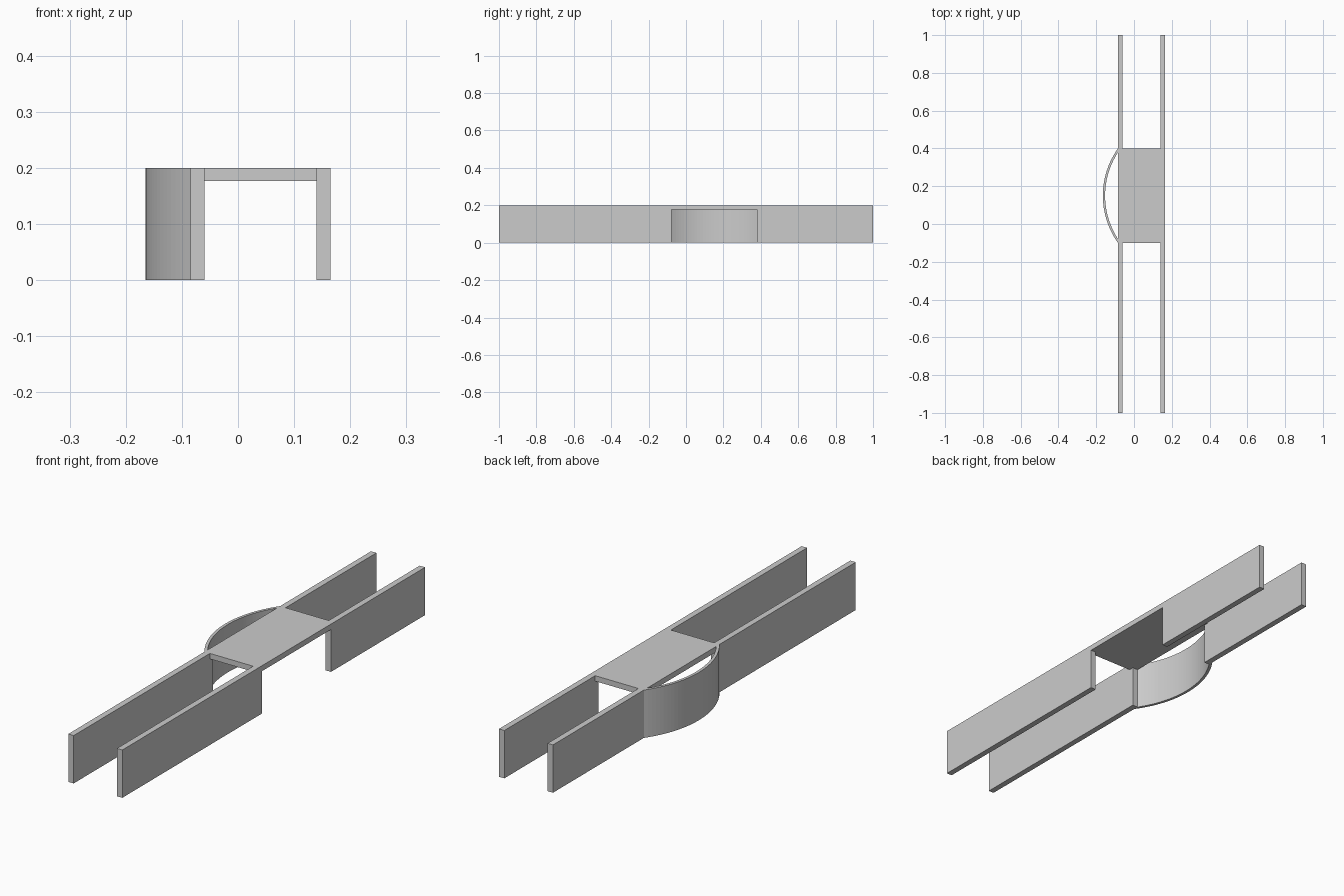
import bpy, bmesh, math
from mathutils import Vector

if "Cube" in bpy.data.objects:
    bpy.data.objects.remove(bpy.data.objects["Cube"])

H, T = 0.2, 0.025            # wall height and thickness
LEFT, RIGHT = -0.085, 0.14   # lower x of each side wall
MID_Y, LINTEL = 0.15, 0.177  # centre of the opening and its top


def prism(name, points, offset):
    """Extrude a flat outline along an offset vector."""
    mesh = bpy.data.meshes.new(name)
    bm = bmesh.new()
    face = bm.faces.new([bm.verts.new(p) for p in points])
    result = bmesh.ops.extrude_face_region(bm, geom=[face], use_keep_orig=True)
    verts = [g for g in result["geom"] if isinstance(g, bmesh.types.BMVert)]
    bmesh.ops.translate(bm, verts=verts, vec=Vector(offset))
    bmesh.ops.recalc_face_normals(bm, faces=bm.faces)
    bm.to_mesh(mesh)
    bm.free()
    obj = bpy.data.objects.new(name, mesh)
    bpy.context.collection.objects.link(obj)
    return obj


# Curved bay: concentric arcs, cut off flat against the left wall
OUTER = 0.4306
INNER = OUTER - 0.012
CX = -0.165 + OUTER
SEGMENTS = 32


def arc(radius):
    half = math.acos((CX - LEFT) / radius)
    angles = [half * (2 * i / SEGMENTS - 1) for i in range(SEGMENTS + 1)]
    return [(CX - radius * math.cos(a), MID_Y + radius * math.sin(a), 0)
            for a in angles]


inner_arc = arc(INNER)
prism("curved_bay", arc(OUTER) + inner_arc[::-1], (0, 0, H))

# Side walls with a doorway that matches the inside of the bay
y0, y1 = inner_arc[0][1], inner_arc[-1][1]
outline = [(-1, 0), (y0, 0), (y0, LINTEL), (y1, LINTEL),
           (y1, 0), (1, 0), (1, H), (-1, H)]
for name, x in (("left_wall", LEFT), ("right_wall", RIGHT)):
    prism(name, [(x, y, z) for y, z in outline], (T, 0, 0))

# Roof slab bridging the two walls
xa, xb = LEFT + T, RIGHT
prism("roof_slab", [(xa, -0.1, LINTEL), (xb, -0.1, LINTEL),
                    (xb, 0.4, LINTEL), (xa, 0.4, LINTEL)], (0, 0, H - LINTEL))
